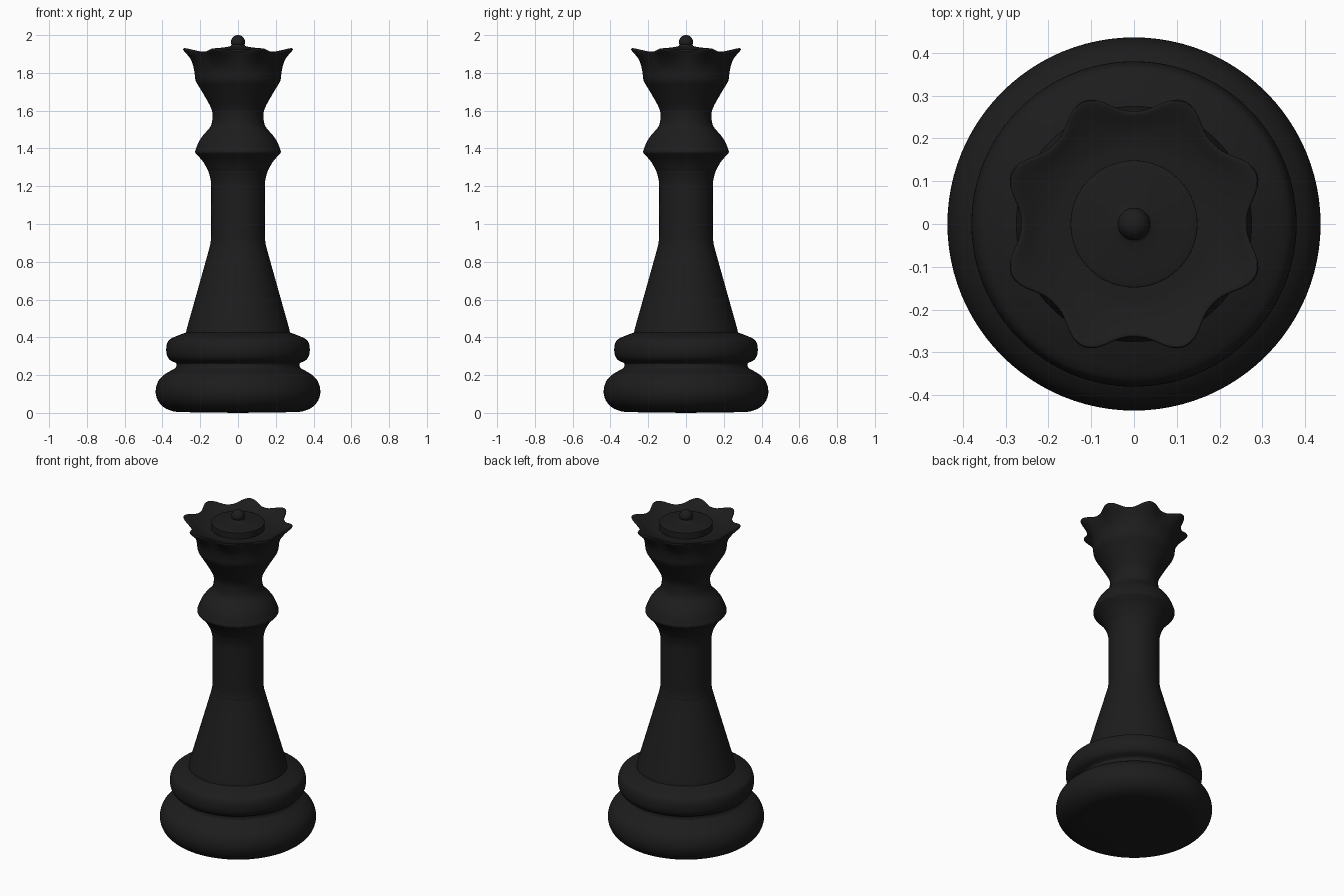
import bpy
import bmesh
from math import cos, sin, pi
from mathutils import Vector

mat = bpy.data.materials.new("black")
mat.diffuse_color = (0.012, 0.012, 0.012, 1)


def smooth(points, steps=5):
    """Catmull-Rom curve through the profile points."""
    p = [Vector(q) for q in points]
    p = [2 * p[0] - p[1]] + p + [2 * p[-1] - p[-2]]
    out = []
    for a, b, c, d in zip(p, p[1:], p[2:], p[3:]):
        for i in range(steps):
            t = i / steps
            out.append(0.5 * (2 * b + (c - a) * t + (2 * a - 5 * b + 4 * c - d) * t ** 2
                              + (3 * b - a - 3 * c + d) * t ** 3))
    return out + [p[-2]]


def lathe(name, rows, segs=96):
    """Revolve rows of (radius, z, radius added at points, z added at points)."""
    bm = bmesh.new()
    rings = []
    for row in rows:
        r, z, dr, dz = (*row, 0, 0)[:4]
        if r < 1e-4:
            rings.append([bm.verts.new((0, 0, z))] * segs)
            continue
        ring = []
        for i in range(segs):
            a = 2 * pi * i / segs
            w = ((1 - cos(8 * a)) / 2) ** 1.3      # eight crown points
            ring.append(bm.verts.new(((r + dr * w) * cos(a), (r + dr * w) * sin(a), z + dz * w)))
        rings.append(ring)
    for lo, hi in zip(rings, rings[1:]):
        for i in range(segs):
            j = (i + 1) % segs
            bm.faces.new(dict.fromkeys((lo[i], lo[j], hi[j], hi[i])))
    me = bpy.data.meshes.new(name)
    bm.to_mesh(me)
    bm.free()
    me.materials.append(mat)
    ob = bpy.data.objects.new(name, me)
    bpy.context.collection.objects.link(ob)
    bpy.ops.object.select_all(action='DESELECT')
    ob.select_set(True)
    bpy.context.view_layer.objects.active = ob
    bpy.ops.object.shade_smooth_by_angle(angle=0.7)
    return ob


# Rounded foot
lathe("foot", [(0, 0)] + smooth([(0.30, 0.004), (0.345, 0.009), (0.39, 0.028), (0.424, 0.065), (0.436, 0.115),
                                 (0.422, 0.168), (0.387, 0.205), (0.335, 0.235), (0.325, 0.25)]))

# Second ring above the foot
lathe("base_ring", smooth([(0.325, 0.25), (0.328, 0.263), (0.36, 0.28), (0.376, 0.305), (0.38, 0.335),
                           (0.376, 0.365), (0.36, 0.39), (0.31, 0.413), (0.275, 0.425)]))

# Tapered stem
lathe("stem", smooth([(0.275, 0.425), (0.267, 0.46), (0.222, 0.62), (0.155, 0.86), (0.146, 0.90), (0.142, 0.94),
                      (0.142, 1.08), (0.142, 1.20), (0.146, 1.24), (0.157, 1.28)]))

# Collar and waist below the head
lathe("collar", smooth([(0.157, 1.28), (0.185, 1.33), (0.222, 1.372), (0.227, 1.382), (0.223, 1.397),
                        (0.205, 1.44), (0.18, 1.475), (0.145, 1.517), (0.135, 1.565), (0.143, 1.615),
                        (0.19, 1.70), (0.218, 1.745)]))

# Eight-pointed crown with hollow top
lathe("crown", smooth([(0.218, 1.745, 0, 0), (0.226, 1.765, 0, 0), (0.230, 1.80, 0, 0),
                       (0.238, 1.84, 0.004, 0), (0.250, 1.875, 0.022, 0.008),
                       (0.262, 1.903, 0.044, 0.014), (0.263, 1.911, 0.047, 0.017),
                       (0.254, 1.912, 0.045, 0.017), (0.225, 1.898, 0.018, 0.006),
                       (0.19, 1.889, 0, 0), (0.148, 1.887, 0, 0)], 4), 128)

# Raised disc and bead finial
lathe("crown_cap", smooth([(0.148, 1.887), (0.148, 1.918), (0.143, 1.926), (0.10, 1.932), (0.06, 1.937),
                           (0.04, 1.942), (0.034, 1.950)])
      + [(0.038 * cos(a * pi / 20), 1.962 + 0.038 * sin(a * pi / 20)) for a in range(-1, 11)])
